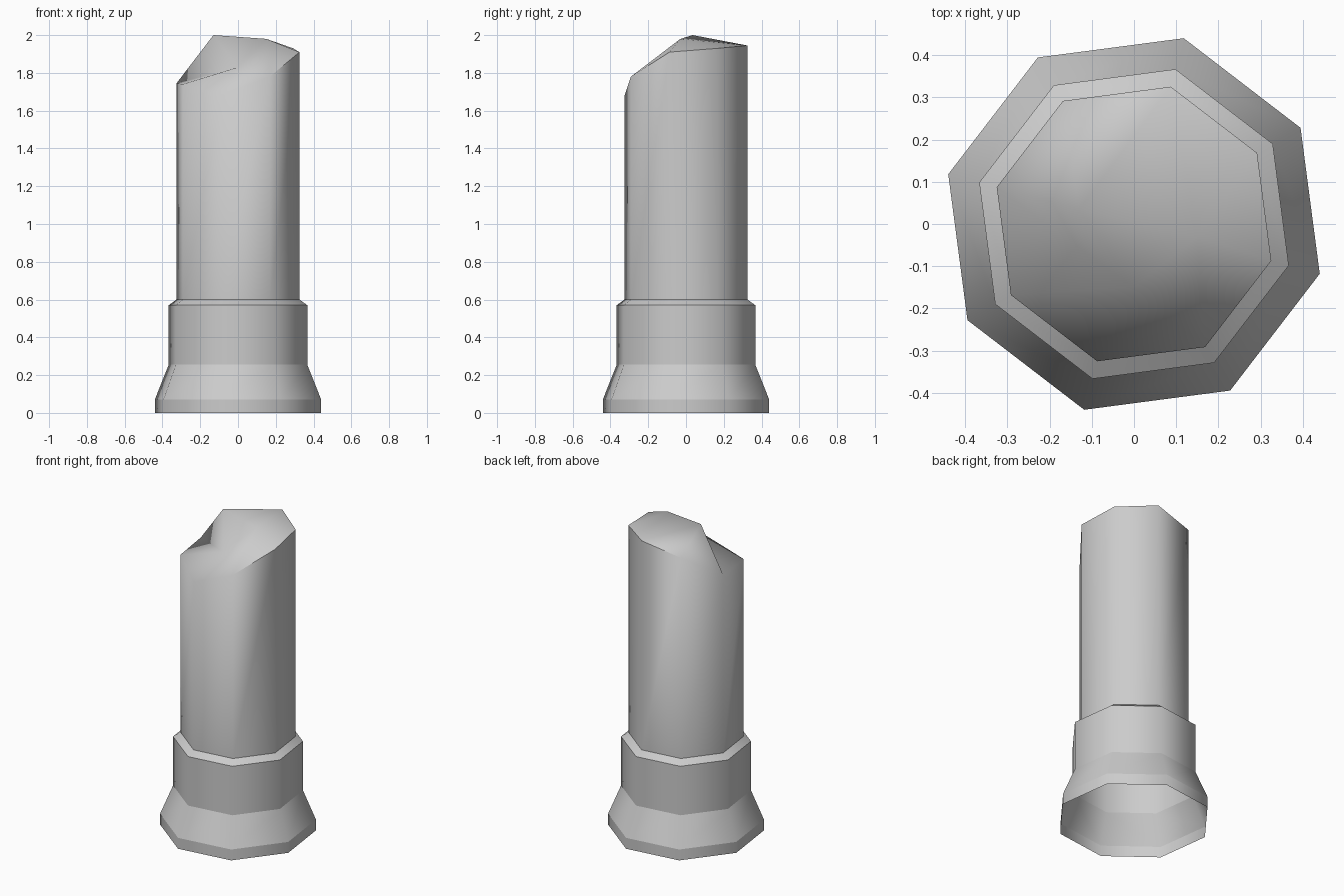
import bpy, bmesh, math
from mathutils import Vector

cube = bpy.data.objects.get("Cube")
if cube:
    bpy.data.objects.remove(cube, do_unlink=True)

SIDES = 8
START = math.radians(-15)

stone = bpy.data.materials.new("grey_stone")
stone.use_nodes = True
GREY = (0.6, 0.6, 0.6, 1)
stone.diffuse_color = GREY
stone.node_tree.nodes["Principled BSDF"].inputs["Base Color"].default_value = GREY


def add_ring(bm, radius, heights):
    """Octagonal ring, one height per corner."""
    verts = []
    for i, z in enumerate(heights):
        a = START + i * math.tau / SIDES
        verts.append(bm.verts.new((radius * math.cos(a), radius * math.sin(a), z)))
    return verts


def bridge(bm, low, high):
    for i in range(SIDES):
        j = (i + 1) % SIDES
        bm.faces.new((low[i], low[j], high[j], high[i]))


bm = bmesh.new()

# Stepped foot, collar and shaft: (radius, height), open underneath
profile = [(0.456, 0), (0.456, 0.07), (0.38, 0.255), (0.38, 0.57), (0.337, 0.6)]
rings = [add_ring(bm, r, [z] * SIDES) for r, z in profile]

# Jagged rim where the shaft is broken off
rim = add_ring(bm, 0.337, [1.91, 1.93, 1.945, 1.89, 1.745, 1.74, 1.68, 1.78])
rings.append(rim)
for low, high in zip(rings, rings[1:]):
    bridge(bm, low, high)

# Broken top: two peaks and a lower ledge point
peak_a = bm.verts.new((-0.13, 0.035, 2.0))
peak_b = bm.verts.new((0.15, -0.03, 1.98))
ledge = bm.verts.new((0.0, -0.15, 1.83))
fans = [(peak_b, (7, 0, 1, 2)), (peak_a, (2, 3, 4)), (ledge, (4, 5, 6, 7))]
for tip, corners in fans:
    for i, j in zip(corners, corners[1:]):
        bm.faces.new((rim[i], rim[j], tip))
bm.faces.new((rim[2], peak_a, peak_b))
bm.faces.new((rim[4], ledge, peak_a))
bm.faces.new((rim[7], peak_b, ledge))
bm.faces.new((peak_a, ledge, peak_b))

# Smooth sides, crisp steps and crisp steep breaks
bm.normal_update()
for f in bm.faces:
    f.smooth = True
steps = [set(r) for r in rings[:-1]]
for e in bm.edges:
    on_step = any(set(e.verts) <= s for s in steps)
    if on_step or e.calc_face_angle(0) > math.radians(60):
        e.smooth = False

mesh = bpy.data.meshes.new("broken_column")
bm.to_mesh(mesh)
bm.free()
mesh.materials.append(stone)
column = bpy.data.objects.new("broken_column", mesh)
bpy.context.collection.objects.link(column)
